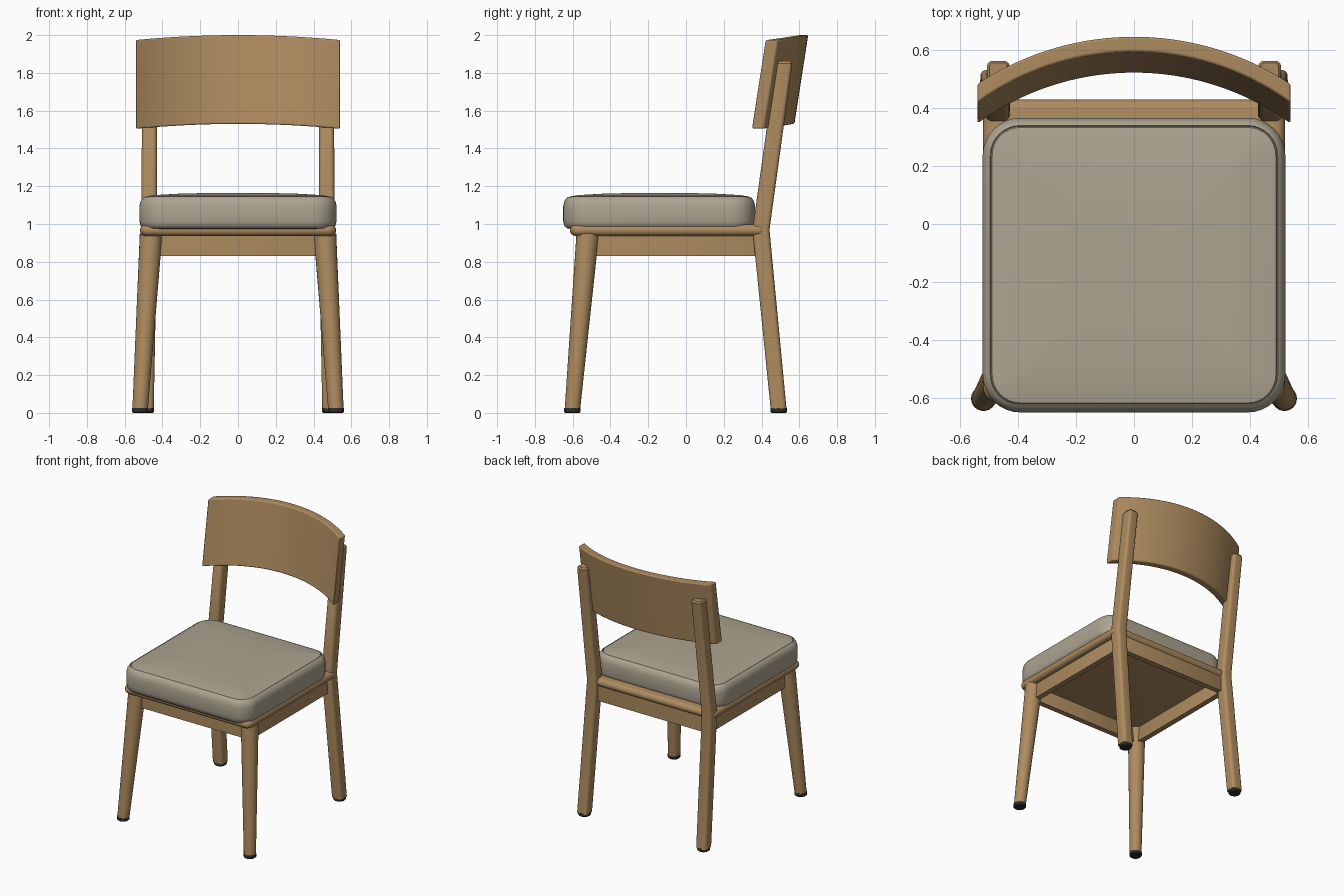
import bpy, bmesh, math
from mathutils import Vector

cube = bpy.data.objects.get("Cube")
if cube:
    bpy.data.objects.remove(cube, do_unlink=True)


def material(name, color):
    m = bpy.data.materials.new(name)
    m.use_nodes = True
    m.diffuse_color = (*color, 1)
    bsdf = next(n for n in m.node_tree.nodes if n.type == 'BSDF_PRINCIPLED')
    bsdf.inputs["Base Color"].default_value = (*color, 1)
    return m


wood = material("oak wood", (0.42, 0.26, 0.115))
fabric = material("beige fabric", (0.42, 0.37, 0.28))
rubber = material("dark rubber", (0.03, 0.026, 0.026))


def ring(cx, cy, hx, hy, r, z, steps=6):
    """Rounded rectangle outline in a horizontal plane."""
    pts = []
    for k, (sx, sy) in enumerate([(1, 1), (-1, 1), (-1, -1), (1, -1)]):
        for i in range(steps + 1):
            a = math.pi / 2 * (k + i / steps)
            pts.append(Vector((cx + sx * (hx - r) + r * math.cos(a),
                               cy + sy * (hy - r) + r * math.sin(a), z)))
    return pts


def loft(name, rings, mat, bevel=0):
    """Skin a closed solid through matching rings."""
    bm = bmesh.new()
    rows = [[bm.verts.new(p) for p in r] for r in rings]
    n = len(rows[0])
    for a, b in zip(rows, rows[1:]):
        for i in range(n):
            j = (i + 1) % n
            bm.faces.new((a[i], a[j], b[j], b[i]))
    bm.faces.new(rows[0][::-1])
    bm.faces.new(rows[-1])
    bmesh.ops.remove_doubles(bm, verts=bm.verts, dist=1e-5)
    bmesh.ops.recalc_face_normals(bm, faces=bm.faces)
    mesh = bpy.data.meshes.new(name)
    bm.to_mesh(mesh)
    bm.free()
    mesh.materials.append(mat)
    ob = bpy.data.objects.new(name, mesh)
    bpy.context.collection.objects.link(ob)
    if bevel:
        mod = ob.modifiers.new("soft edges", 'BEVEL')
        mod.width, mod.segments = bevel, 3
        mod.limit_method = 'ANGLE'
        mod.angle_limit = math.radians(40)
    bpy.ops.object.select_all(action='DESELECT')
    ob.select_set(True)
    bpy.context.view_layer.objects.active = ob
    bpy.ops.object.shade_smooth_by_angle(angle=math.radians(35))
    return ob


def pad(name, cy, hx, hy, r, profile, mat):
    """Rounded slab whose edge follows (inset, height) pairs."""
    loft(name, [ring(0, cy, hx - d, hy - d, max(r - d, 0.02), z, 8)
                for d, z in profile], mat)


def box(name, x0, x1, y0, y1, z0, z1):
    c, h = ((x0 + x1) / 2, (y0 + y1) / 2), ((x1 - x0) / 2, (y1 - y0) / 2)
    loft(name, [ring(*c, *h, 0.005, z, 2) for z in (z0, z1)], wood)


# Legs and feet, both sides
for s, side in ((-1, "right"), (1, "left")):
    loft(f"front_leg_{side}",
         [ring(s * 0.518, -0.601, 0.041, 0.041, 0.041, 0.022),
          ring(s * 0.46, -0.52, 0.06, 0.06, 0.06, 0.95)], wood)
    loft(f"back_leg_{side}",
         [ring(s * 0.488, 0.49, 0.042, 0.042, 0.022, 0.022),
          ring(s * 0.47, 0.397, 0.042, 0.045, 0.022, 0.97),
          ring(s * 0.468, 0.519, 0.039, 0.044, 0.02, 1.85),
          ring(s * 0.468, 0.521, 0.03, 0.035, 0.012, 1.862)], wood)
    for end, x, y in (("front", 0.519, -0.602), ("back", 0.488, 0.491)):
        loft(f"{end}_foot_{side}",
             [ring(s * x, y, h, h, h, z)
              for h, z in ((0.037, 0), (0.043, 0.006), (0.043, 0.026))], rubber)
    x0, x1 = sorted((s * 0.44, s * 0.48))
    box(f"side_rail_{side}", x0, x1, -0.52, 0.4, 0.83, 0.95)

# Front and back rails under the seat
box("front_rail", -0.45, 0.45, -0.54, -0.50, 0.83, 0.95)
box("back_rail", -0.45, 0.45, 0.375, 0.415, 0.83, 0.95)

# Seat board with a half-round edge
half = 0.03
edge = [(half * (1 - math.cos(a)), 0.967 + half * math.sin(a))
        for a in (math.pi * (i / 8 - 0.5) for i in range(9))]
pad("seat_board", -0.093, 0.52, 0.522, 0.05, edge, wood)

# Cushion with a stitched crease and a slight crown
pad("seat_cushion", -0.142, 0.522, 0.508, 0.13,
    [(0.05, 0.972), (0.02, 0.977), (0.006, 0.99), (0, 1.015), (0, 1.095),
     (0.006, 1.12), (0.018, 1.138), (0.026, 1.143), (0.029, 1.139),
     (0.033, 1.145), (0.08, 1.153), (0.2, 1.16), (0.35, 1.164)], fabric)

# Curved, reclined backrest
width, radius, lean = 0.54, 0.92, 0.155
sections = []
for i in range(33):
    x = width * (i / 16 - 1)
    sag = radius - math.sqrt(radius ** 2 - x ** 2)
    rise = 0.026 * (1 - (x / width) ** 2)
    thick = 0.053 * radius / math.sqrt(radius ** 2 - x ** 2)
    low, high = 1.504 + rise, 1.974 + rise
    sections.append([Vector((x, 0.521 - sag + dy + lean * (z - low), z))
                     for dy, z in ((0, low), (thick, low), (thick, high), (0, high))])
loft("backrest", sections, wood, bevel=0.008)
